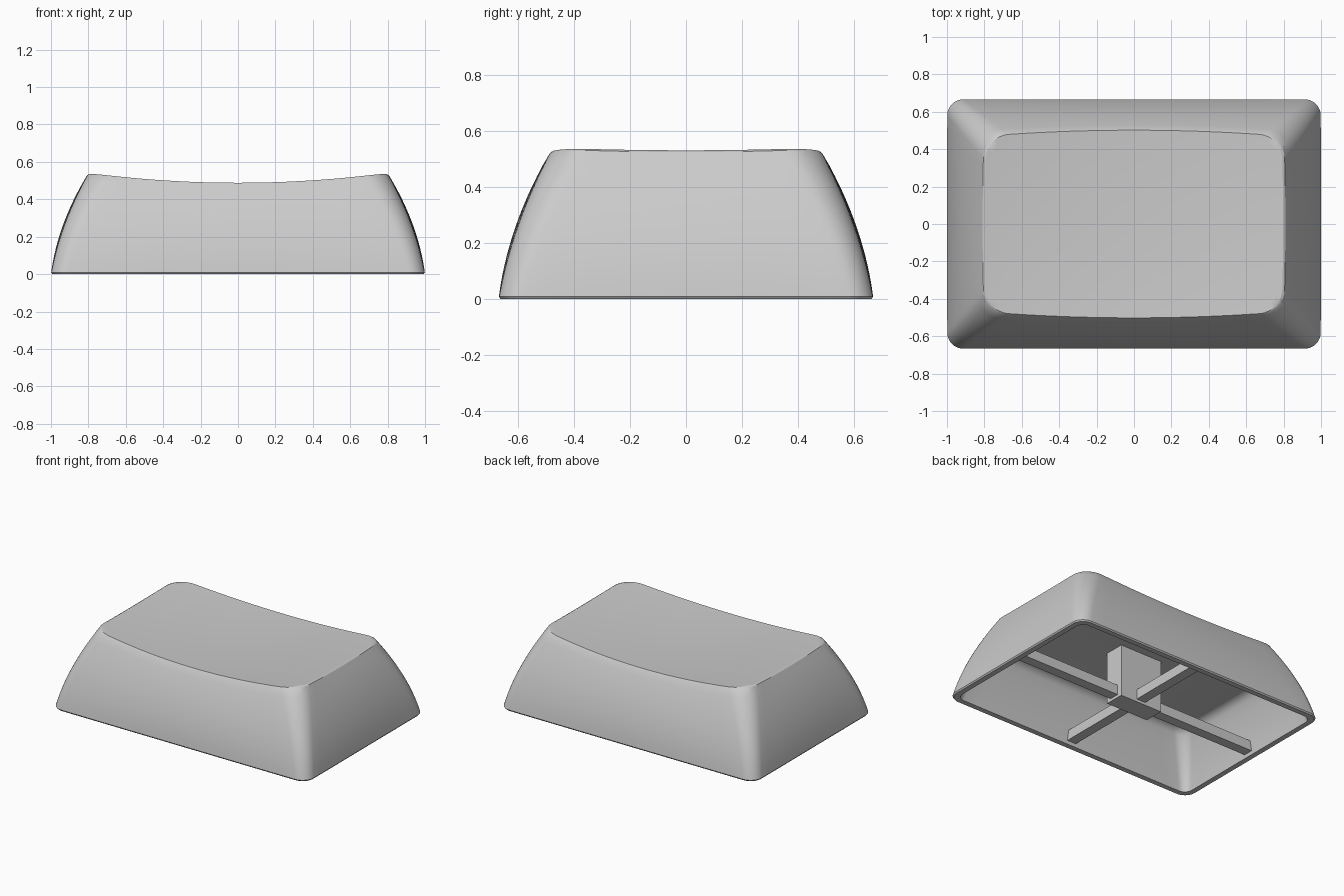
import bpy, bmesh, math

cube = bpy.data.objects.get("Cube")
if cube:
    bpy.data.objects.remove(cube, do_unlink=True)

grey = bpy.data.materials.new("light_grey_plastic")
grey.use_nodes = True
COLOUR = (0.6, 0.6, 0.6, 1)
grey.diffuse_color = COLOUR
grey.node_tree.nodes["Principled BSDF"].inputs["Base Color"].default_value = COLOUR

HEIGHT = 0.54
ARC, SIDE = 8, 16


def finish(bm, name, angle):
    bmesh.ops.recalc_face_normals(bm, faces=bm.faces[:])
    mesh = bpy.data.meshes.new(name)
    bm.to_mesh(mesh)
    bm.free()
    mesh.materials.append(grey)
    obj = bpy.data.objects.new(name, mesh)
    bpy.context.collection.objects.link(obj)
    bpy.ops.object.select_all(action="DESELECT")
    obj.select_set(True)
    bpy.context.view_layer.objects.active = obj
    if angle:
        bpy.ops.object.shade_smooth_by_angle(angle=math.radians(angle))
    return obj


def dish(x, y):
    """Height of the scooped top surface."""
    return min(0.477 + 0.054 * (x / 0.8) ** 2 + 0.01 * (y / 0.47) ** 2, HEIGHT - 0.002)


def outline(hx, hy, r, bulge):
    """Rounded rectangle whose evenly divided sides bow out slightly."""
    points = []
    corners = [(1, 1), (-1, 1), (-1, -1), (1, -1)]
    for k, (sx, sy) in enumerate(corners):
        for i in range(ARC + 1):
            a = math.pi / 2 * (k + i / ARC)
            points.append((sx * (hx - r) + r * math.cos(a), sy * (hy - r) + r * math.sin(a)))
        nx, ny = corners[(k + 1) % 4]
        out = (math.cos(a), math.sin(a))
        end = (nx * (hx - r) + r * out[0], ny * (hy - r) + r * out[1])
        start = points[-1]
        for i in range(1, SIDE):
            f = i / SIDE
            bow = bulge * 4 * f * (1 - f)
            points.append(tuple(start[c] + (end[c] - start[c]) * f + bow * out[c] for c in (0, 1)))
    return points


def wall(z, inset=0.0):
    """Outline of the curved, tapering wall at one height."""
    t = z / HEIGHT
    f = 0.48 * t + 0.52 * t * t
    r = 0.085 + 0.045 * t - inset * 0.6
    bulge = 0.028 * t * (1 - t)
    return outline(1 - 0.2 * f - inset, 0.668 - 0.193 * f - inset, r, bulge)


# Shell: rings run from the ceiling down the inside, round the rim, up and over the top
rings = []
CEILING, FILLET = 0.375, 0.04
for i in range(5):
    a = math.pi / 2 * i / 4
    z = CEILING - FILLET * (1 - math.cos(a))
    inset = 0.045 + FILLET * (1 - math.sin(a))
    rings.append([(x, y, z) for x, y in wall(z, inset)])
for i in range(5, -1, -1):
    z = (CEILING - FILLET) * i / 6
    rings.append([(x, y, z) for x, y in wall(z, 0.045)])
rings.append([(x, y, 0) for x, y in wall(0, 0.008)])
BASE = 0.009
rings.append([(x, y, BASE) for x, y in wall(BASE)])

# Outer wall, each point rising to the height of the scooped edge above it
top_heights = [dish(x, y) - 0.008 for x, y in wall(0.52)]
STEPS = 12
for s in range(1, STEPS + 1):
    ring = []
    for i, top in enumerate(top_heights):
        z = BASE + (top - BASE) * s / STEPS
        x, y = wall(z)[i]
        ring.append((x, y, z))
    rings.append(ring)

# Scooped top, shrinking towards the middle
edge = rings[-1]
for scale in (0.985, 0.95, 0.88, 0.78, 0.66, 0.54, 0.42, 0.3, 0.18, 0.08):
    rings.append([(x * scale, y * scale, dish(x * scale, y * scale)) for x, y, z in edge])

bm = bmesh.new()
loops = [[bm.verts.new(p) for p in ring] for ring in rings]
for lower, upper in zip(loops, loops[1:]):
    n = len(lower)
    for i in range(n):
        j = (i + 1) % n
        bm.faces.new((lower[i], lower[j], upper[j], upper[i]))
bm.faces.new(loops[0])
bm.faces.new(loops[-1])
finish(bm, "keycap_shell", 30)


def block(name, hx, hy, z0, z1):
    bm = bmesh.new()
    bmesh.ops.create_cube(bm, size=1)
    for v in bm.verts:
        v.co = (v.co.x * 2 * hx, v.co.y * 2 * hy, z0 + (v.co.z + 0.5) * (z1 - z0))
    return finish(bm, name, 0)


# Central stem and the crossing ribs that brace it
block("stem", 0.165, 0.07, 0.005, 0.4)
block("long_rib", 0.96, 0.035, 0.025, 0.095)
block("cross_rib", 0.035, 0.63, 0.025, 0.095)
